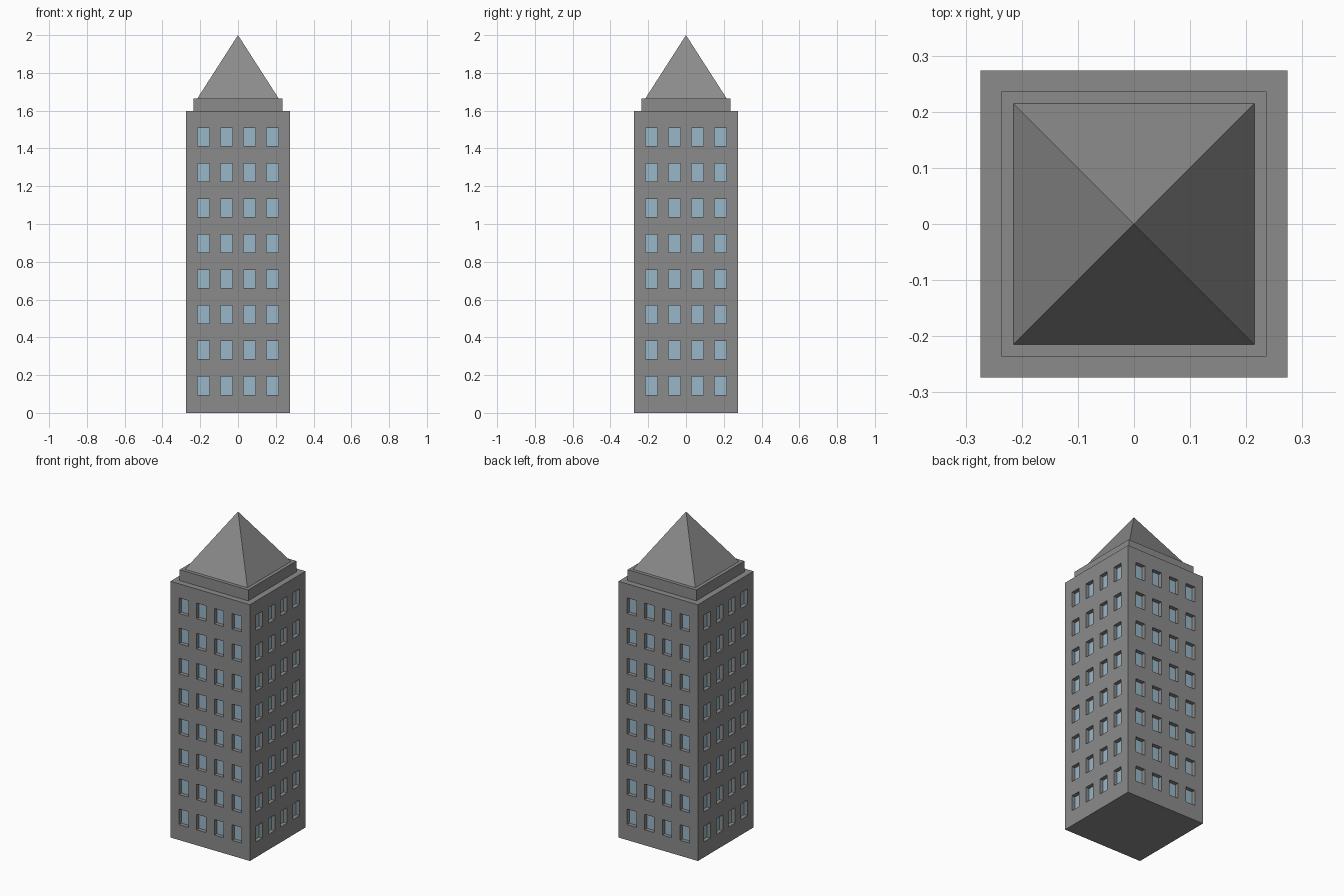
import bpy, bmesh
from mathutils import Matrix, Vector
from math import pi

if "Cube" in bpy.data.objects:
    bpy.data.objects.remove(bpy.data.objects["Cube"])

HALF, HEIGHT = 0.274, 1.597          # shaft
WIN_W, WIN_H, DEPTH = 0.064, 0.097, 0.024
COLS = [-0.183, -0.061, 0.061, 0.183]
ROWS = [0.1445 + 0.188 * i for i in range(8)]


def material(name, rgb):
    mat = bpy.data.materials.new(name)
    mat.diffuse_color = (*rgb, 1)
    mat.use_nodes = True
    mat.node_tree.nodes["Principled BSDF"].inputs["Base Color"].default_value = mat.diffuse_color
    return mat


stone = material("stone", (0.26, 0.26, 0.26))
blue = material("window_glass", (0.32, 0.47, 0.58))


def finish(name, bm, mat):
    bmesh.ops.remove_doubles(bm, verts=bm.verts, dist=1e-5)
    mesh = bpy.data.meshes.new(name)
    bm.to_mesh(mesh)
    bm.free()
    mesh.materials.append(mat)
    obj = bpy.data.objects.new(name, mesh)
    bpy.context.collection.objects.link(obj)


def quad(bm, points, m):
    bm.faces.new([bm.verts.new(m @ Vector(p)) for p in points])


def breaks(centres, size, lo, hi):
    return [lo] + [c + s * size / 2 for c in centres for s in (-1, 1)] + [hi]


# Shaft walls with recessed openings, and the glass at the back of each one
walls, glass = bmesh.new(), bmesh.new()
xs = breaks(COLS, WIN_W, -HALF, HALF)
zs = breaks(ROWS, WIN_H, 0, HEIGHT)
for side in range(4):
    m = Matrix.Rotation(side * pi / 2, 4, 'Z')
    for i, (x0, x1) in enumerate(zip(xs, xs[1:])):
        for j, (z0, z1) in enumerate(zip(zs, zs[1:])):
            corners = [(x0, z0), (x1, z0), (x1, z1), (x0, z1)]
            front = [(x, -HALF, z) for x, z in corners]
            if not (i % 2 and j % 2):
                quad(walls, front, m)
                continue
            back = [(x, -HALF + DEPTH, z) for x, z in corners]
            quad(glass, back, m)
            for k in range(4):
                n = (k + 1) % 4
                quad(walls, [front[k], front[n], back[n], back[k]], m)

# Shaft floor and roof deck close the outline of the wall grid
bmesh.ops.remove_doubles(walls, verts=walls.verts, dist=1e-5)
for z, up in ((0, -1), (HEIGHT, 1)):
    rim = [e for e in walls.edges if e.is_boundary
           and all(abs(v.co.z - z) < 1e-4 for v in e.verts)]
    for cap in bmesh.ops.contextual_create(walls, geom=rim)["faces"]:
        cap.normal_update()
        if cap.normal.z * up < 0:
            cap.normal_flip()
finish("tower_shaft", walls, stone)
finish("window_panes", glass, blue)

# Stepped parapet block
bm = bmesh.new()
bmesh.ops.create_cube(bm, size=1, matrix=Matrix.Translation((0, 0, 1.631))
                      @ Matrix.Diagonal((0.473, 0.473, 0.068, 1)))
finish("roof_step", bm, stone)

# Pyramid roof
bm = bmesh.new()
bmesh.ops.create_cone(bm, cap_ends=True, segments=4, radius1=0.215 * 2 ** 0.5,
                      radius2=0, depth=0.335,
                      matrix=Matrix.Translation((0, 0, 1.8325))
                      @ Matrix.Rotation(pi / 4, 4, 'Z'))
finish("pyramid_roof", bm, stone)
